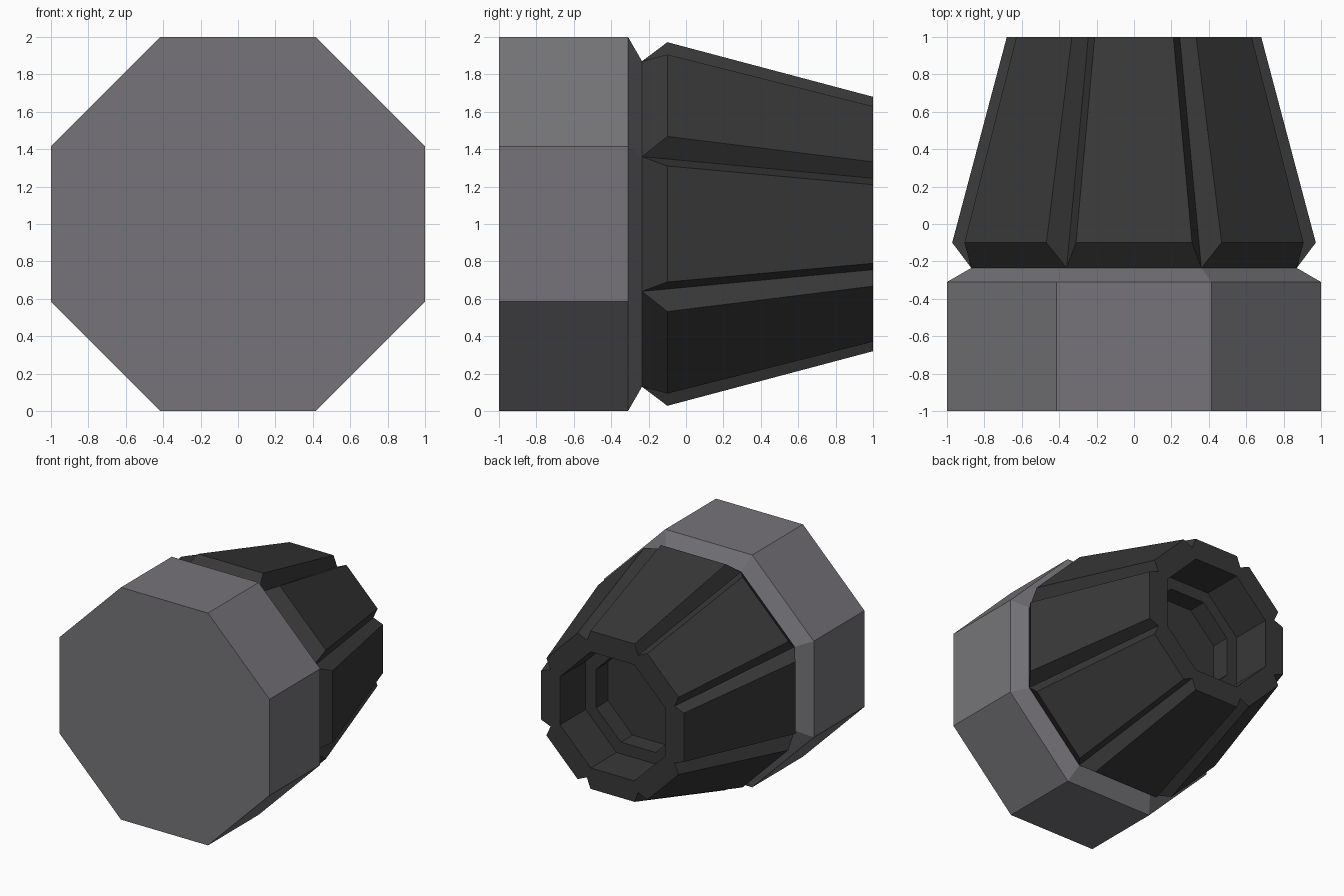
import bpy, bmesh, math
from mathutils import Matrix, Vector

if "Cube" in bpy.data.objects:
    bpy.data.objects.remove(bpy.data.objects["Cube"])

T = math.tan(math.pi / 8)  # half side length of an octagon with apothem 1


def material(name, rgb):
    m = bpy.data.materials.new(name)
    m.diffuse_color = (*rgb, 1)
    m.use_nodes = True
    m.node_tree.nodes["Principled BSDF"].inputs["Base Color"].default_value = m.diffuse_color
    return m


def finish(bm, name, mat):
    bmesh.ops.remove_doubles(bm, verts=bm.verts, dist=1e-5)
    bmesh.ops.recalc_face_normals(bm, faces=bm.faces)
    me = bpy.data.meshes.new(name)
    bm.to_mesh(me)
    bm.free()
    me.materials.append(mat)
    ob = bpy.data.objects.new(name, me)
    bpy.context.scene.collection.objects.link(ob)
    return ob


def radial(bm, polys):
    """Repeat polygons, drawn for the top side, around the y axis at z = 1."""
    for k in range(8):
        rot = Matrix.Translation((0, 0, 1)) @ Matrix.Rotation(k * math.pi / 4, 4, 'Y')
        for p in polys:
            bm.faces.new([bm.verts.new(rot @ Vector(c)) for c in p])


def strip(profile):
    """Octagon side faces from (y, apothem) pairs."""
    return [[(-a * T, y, a), (a * T, y, a), (b * T, w, b), (-b * T, w, b)]
            for (y, a), (w, b) in zip(profile, profile[1:])]


def cap(y, a):
    return [(-a * T, y, a), (a * T, y, a), (0, y, 0)]


grey = material("mid grey", (0.18, 0.175, 0.19))
dark = material("charcoal", (0.04, 0.04, 0.04))

# Grey octagonal collar with bevelled rear edge
bm = bmesh.new()
radial(bm, strip([(-1, 1), (-0.31, 1), (-0.235, 0.87)]) + [cap(-1, 1)])
finish(bm, "collar", grey)

# Dark tapered nozzle: flared panels with V grooves along the corners
y0, y1, y2 = -0.235, -0.1, 1.0
a0, a1, a2 = 0.87, 0.972, 0.68
w1, w2 = 0.31, 0.21        # panel half widths
g2 = 0.59                  # groove depth at the open end
hole = 0.5
polys = [
    [(-a0 * T, y0, a0), (a0 * T, y0, a0), (w1, y1, a1), (-w1, y1, a1)],
    [(-w1, y1, a1), (w1, y1, a1), (w2, y2, a2), (-w2, y2, a2)],
]
for s in (-1, 1):
    # Groove wall, then its part of the end rim
    polys.append([(s * a0 * T, y0, a0), (s * w1, y1, a1), (s * w2, y2, a2), (s * g2 * T, y2, g2)])
    polys.append([(0, y2, a2), (s * w2, y2, a2), (s * g2 * T, y2, g2),
                  (s * hole * T, y2, hole), (0, y2, hole)])
# Stepped octagonal bore with a flat floor
bore = [(y2, hole), (0.65, hole), (0.65, 0.4), (0.49, 0.4)]
polys += strip(bore) + [cap(0.49, 0.4)]
bm = bmesh.new()
radial(bm, polys)
finish(bm, "nozzle", dark)
